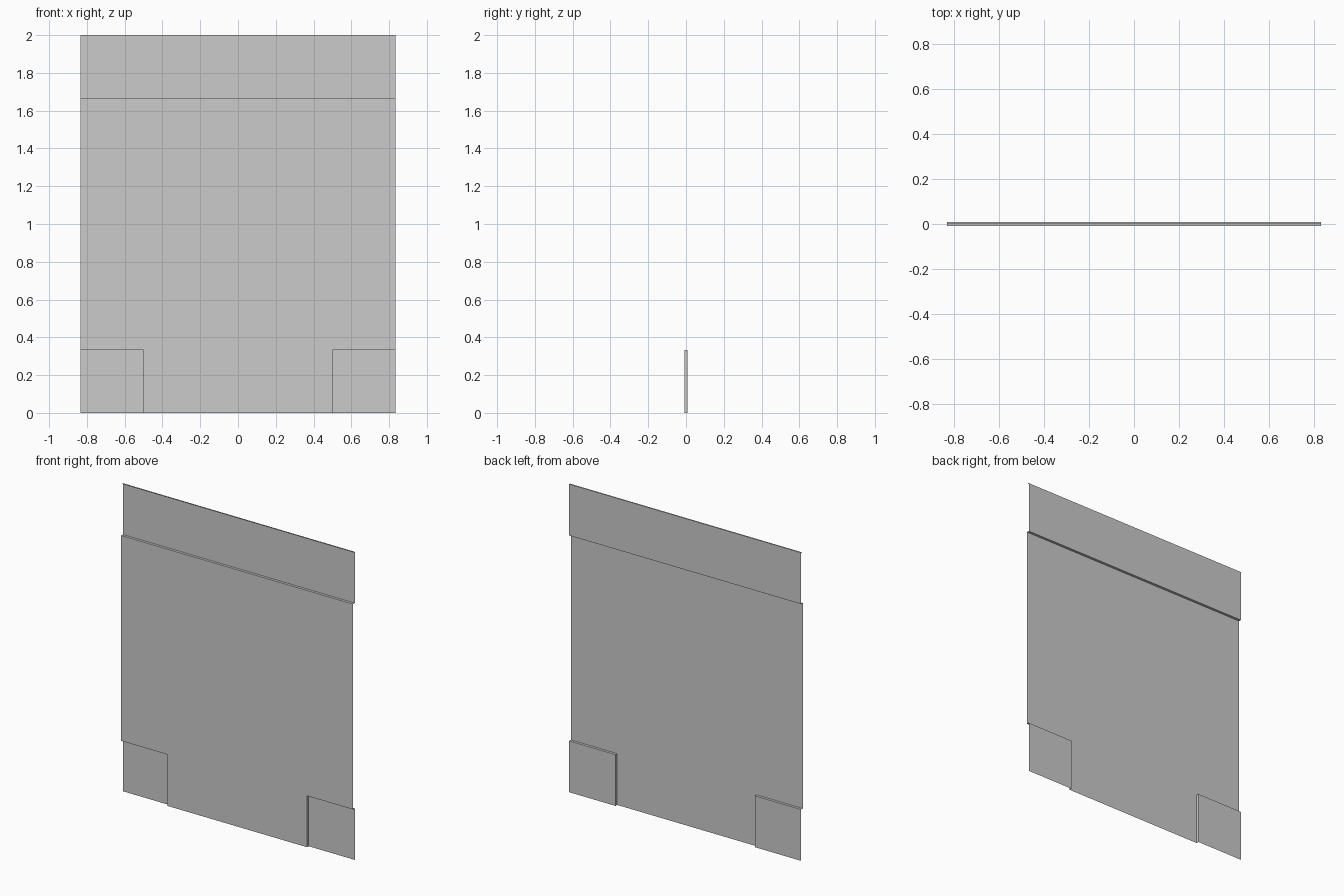
import bpy

if "Cube" in bpy.data.objects:
    bpy.data.objects.remove(bpy.data.objects["Cube"])

W = 5 / 6          # half width
C = 0.5            # inner edge of the corner recesses
Z1, Z2, H = 1 / 3, 5 / 3, 2.0
D = 1 / 120        # half depth of the relief


def sheet(name, loops):
    """Open thin sheet made from one or more flat point loops."""
    verts, faces = [], []
    for loop in loops:
        faces.append(tuple(range(len(verts), len(verts) + len(loop))))
        verts += loop
    me = bpy.data.meshes.new(name)
    me.from_pydata(verts, [], faces)
    me.update()
    ob = bpy.data.objects.new(name, me)
    bpy.context.collection.objects.link(ob)
    return ob


def upright(x0, x1, z0, z1, y):
    """Front-facing rectangle."""
    return [(x0, y, z0), (x1, y, z0), (x1, y, z1), (x0, y, z1)]


def level(x0, x1, y0, y1, z):
    """Upward-facing rectangle."""
    return [(x0, y0, z), (x1, y0, z), (x1, y1, z), (x0, y1, z)]


# raised main panel, notched at the two lower corners
sheet("main_panel", [[(x, -D, z) for x, z in (
    (-C, 0), (C, 0), (C, Z1), (W, Z1), (W, Z2), (-W, Z2), (-W, Z1), (-C, Z1))]])

# set-back header with the ledge below it and a narrow lip on top
sheet("header_strip", [upright(-W, W, Z2, H, D)])
sheet("header_ledge", [level(-W, W, -D, D, Z2)])
sheet("top_lip", [level(-W, W, 0, D, H)])

# recessed lower corners with their stepped returns
for side, s in (("left", -1), ("right", 1)):
    x0, x1 = sorted((s * C, s * W))
    sheet(side + "_corner_panel", [upright(x0, x1, 0, Z1, D)])
    wall = [(s * C, -D, 0), (s * C, D, 0), (s * C, D, Z1), (s * C, -D, Z1)]
    sheet(side + "_corner_return", [wall[::s], level(x0, x1, -D, D, Z1)[::-1]])
